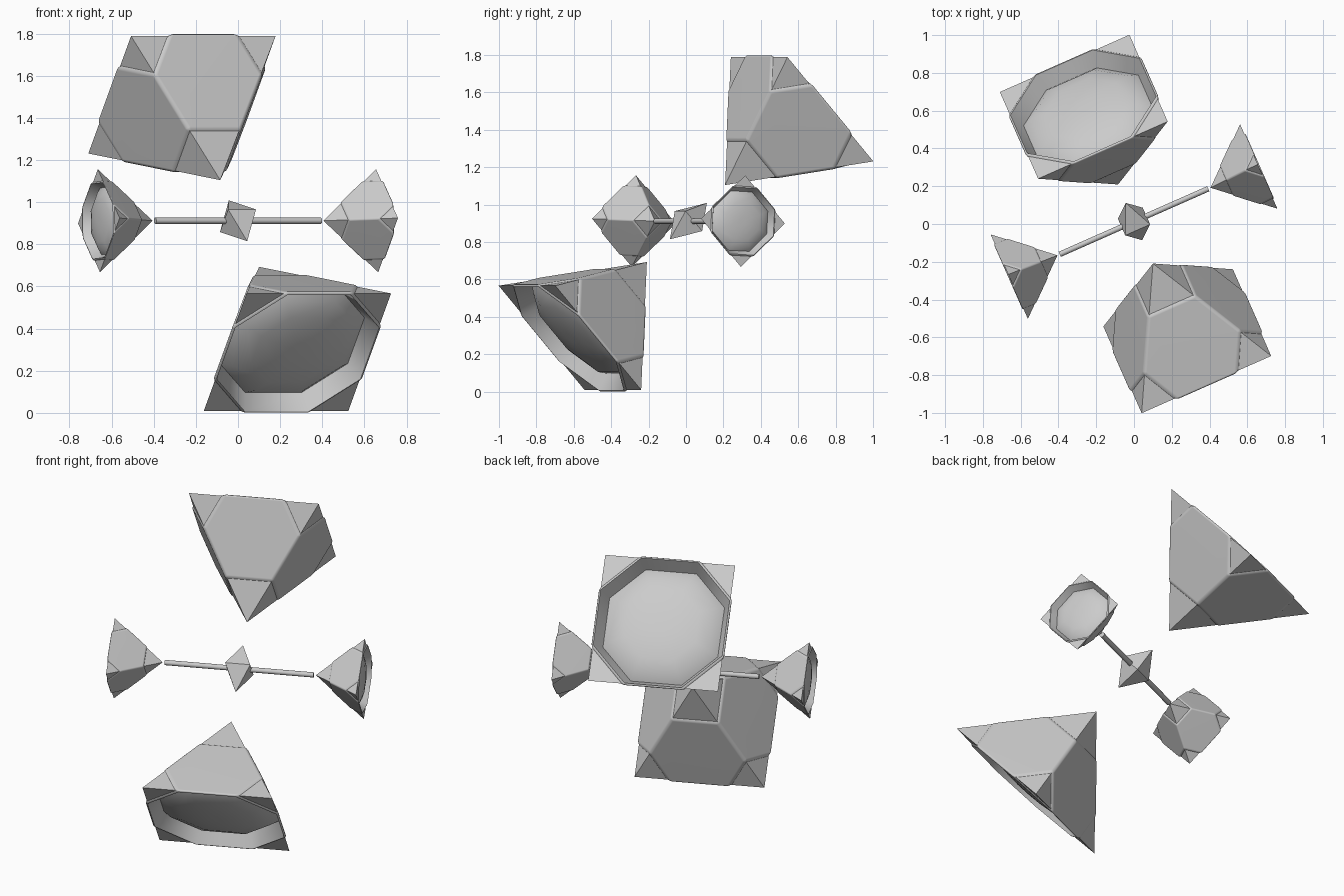
import bpy, bmesh, math
from mathutils import Vector, Matrix

cube = bpy.data.objects.get("Cube")
if cube:
    bpy.data.objects.remove(cube, do_unlink=True)

grey = bpy.data.materials.new("plain grey")
grey.use_nodes = True
grey.diffuse_color = (0.6, 0.6, 0.6, 1)
grey.node_tree.nodes["Principled BSDF"].inputs["Base Color"].default_value = (0.6, 0.6, 0.6, 1)

# Shared tilted frame: U along the rods, N along the large pieces, T across both
A = math.atan2(0.404, 0.915)
E = math.radians(42)
U = Vector((math.cos(A), math.sin(A), 0))
W = Vector((-math.sin(A), math.cos(A), 0))
Z = Vector((0, 0, 1))
N = W * math.cos(E) + Z * math.sin(E)
T = Z * math.cos(E) - W * math.sin(E)

H = 0.807            # apex depth of a pyramid with a unit base
APEX = Vector((0, 0, -H))
CORNERS = [Vector((x, y, 0)) for x, y in ((.5, .5), (-.5, .5), (-.5, -.5), (.5, -.5))]
CUT, APEX_CUT = 0.28, 0.35


def frame(axis, side, origin, scale):
    """Matrix with local z along axis and local x along side."""
    up = axis.cross(side)
    m = Matrix((side, up, axis)).transposed().to_4x4()
    return Matrix.Translation(origin) @ m @ Matrix.Scale(scale, 4)


def finish(bm, name, matrix, smooth=False):
    bmesh.ops.recalc_face_normals(bm, faces=bm.faces)
    bm.transform(matrix)
    mesh = bpy.data.meshes.new(name)
    bm.to_mesh(mesh)
    bm.free()
    mesh.materials.append(grey)
    obj = bpy.data.objects.new(name, mesh)
    bpy.context.collection.objects.link(obj)
    if smooth:
        bpy.ops.object.select_all(action='DESELECT')
        obj.select_set(True)
        bpy.context.view_layer.objects.active = obj
        bpy.ops.object.shade_smooth_by_angle(angle=math.radians(50))
    return obj


def body(name, matrix, swell):
    """Pyramid with its five corners cut off, rounded edges and a domed base in a groove."""
    bm = bmesh.new()
    rim, low, tip = [], [], []
    for i, c in enumerate(CORNERS):
        prev, nxt = CORNERS[i - 1], CORNERS[(i + 1) % 4]
        rim += [bm.verts.new(c.lerp(prev, CUT)), bm.verts.new(c.lerp(nxt, CUT))]
        low.append(bm.verts.new(c.lerp(APEX, CUT)))
        tip.append(bm.verts.new(APEX.lerp(c, APEX_CUT)))
    bm.faces.new(tip)
    bm.faces.new(rim)
    for i in range(4):
        j = (i + 1) % 4
        bm.faces.new((rim[2 * i], rim[2 * i + 1], low[i]))
        bm.faces.new((rim[2 * i + 1], rim[2 * j], low[j], tip[j], tip[i], low[i]))
    bmesh.ops.recalc_face_normals(bm, faces=bm.faces)
    bmesh.ops.bevel(bm, geom=bm.edges[:], offset=0.022, segments=3, affect='EDGES', profile=0.5)
    # stands slightly proud of the corner tips
    c = Vector((0, 0, -0.28))
    for v in bm.verts:
        v.co = c + (v.co - c) * swell
    # groove inside the rim, then a dome rising back to the base level
    base = max(bm.faces, key=lambda f: f.calc_center_median().z + f.calc_area())
    rim = list(base.verts)
    bm.faces.remove(base)
    ring, count = rim, len(rim)
    for s, d in ((0.89, 0.11), (0.76, 0.055), (0.55, 0.02), (0.3, 0.003), (0.1, 0.0)):
        inner = [bm.verts.new((v.co.x * s, v.co.y * s, -d)) for v in rim]
        for k in range(count):
            n = (k + 1) % count
            bm.faces.new((ring[k], ring[n], inner[n], inner[k]))
        ring = inner
    bm.faces.new(ring)
    obj = finish(bm, name, matrix, True)
    # keeps the large faces flat beside the rounded edges
    mod = obj.modifiers.new("flat faces", 'WEIGHTED_NORMAL')
    mod.keep_sharp = True


def tips(name, matrix):
    """Flat corner pieces of the pyramid."""
    bm = bmesh.new()

    def spike(point, base):
        top = bm.verts.new(point)
        vs = [bm.verts.new(p) for p in base]
        bm.faces.new(vs)
        for k in range(len(vs)):
            bm.faces.new((top, vs[k], vs[(k + 1) % len(vs)]))

    for i, c in enumerate(CORNERS):
        spike(c, [c.lerp(p, CUT) for p in (CORNERS[i - 1], CORNERS[(i + 1) % 4], APEX)])
    spike(APEX, [APEX.lerp(c, APEX_CUT) for c in CORNERS])
    finish(bm, name, matrix)


# Four pyramids: large pair along N, small pair along U
BIG = Vector((0.008, 0, 0.899))
MID = Vector((0, 0.013, 0.912))
for label, sign in (("upper", 1), ("lower", -1)):
    m = frame(N * sign, U, BIG + N * sign * 0.913, 0.75)
    body(label + "_large_body", m, 1.04)
    tips(label + "_large_tips", m)
for label, sign in (("left", 1), ("right", -1)):
    m = frame(U * sign, T, MID + U * sign * 0.722, 0.346)
    body(label + "_small_body", m, 1.06)
    tips(label + "_small_tips", m)
    # rod from the core to the small pyramid
    bm = bmesh.new()
    bmesh.ops.create_cone(bm, cap_ends=True, segments=12, radius1=0.015, radius2=0.015, depth=0.38)
    finish(bm, label + "_rod", frame(U * sign, T, MID + U * sign * 0.24, 1), True)

# Stretched octahedral core
bm = bmesh.new()
D1, D2 = (U + T).normalized() * 0.102, (T - U).normalized() * 0.102
ring = [bm.verts.new(p) for p in (D1, D2, -D1, -D2)]
for end in (N * 0.145, -N * 0.145):
    e = bm.verts.new(end)
    for k in range(4):
        bm.faces.new((e, ring[k], ring[(k + 1) % 4]))
finish(bm, "core", Matrix.Translation(MID))
